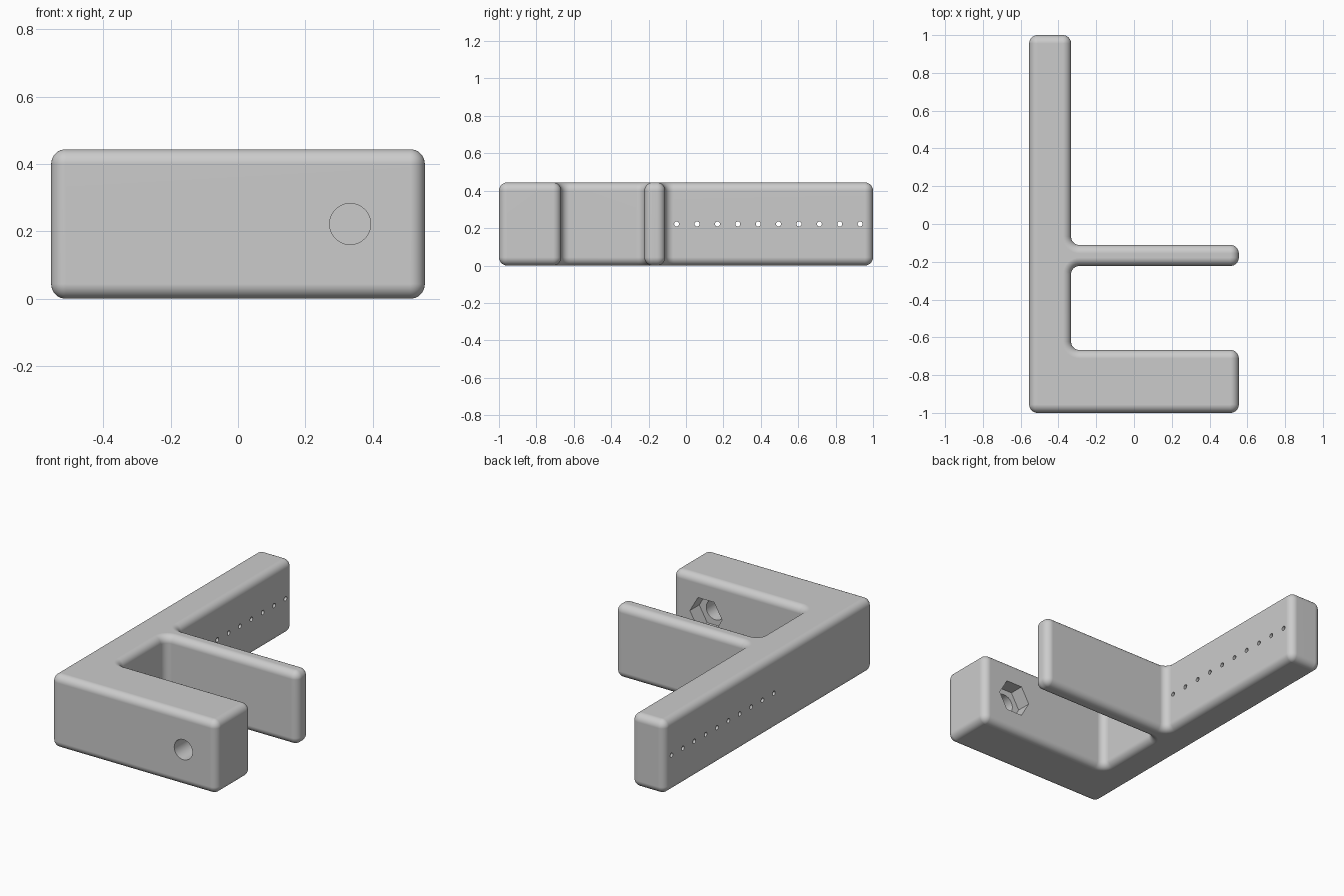
import bpy, bmesh, math
from mathutils import Matrix, Vector

cube = bpy.data.objects.get("Cube")
if cube:
    bpy.data.objects.remove(cube, do_unlink=True)

HEIGHT, R, STEPS = 0.444, 0.044, 8
MID = HEIGHT / 2

grey = bpy.data.materials.new("plain grey")
grey.use_nodes = True
colour = (0.6, 0.6, 0.6, 1)
grey.diffuse_color = colour
grey.node_tree.nodes["Principled BSDF"].inputs["Base Color"].default_value = colour

# F-shaped outline, counter-clockwise from above: jaw, thin arm, spine
OUTLINE = [Vector(p) for p in (
    (-0.555, -1), (0.555, -1), (0.555, -0.667), (-0.333, -0.667),
    (-0.333, -0.222), (0.555, -0.222), (0.555, -0.111), (-0.333, -0.111),
    (-0.333, 1), (-0.555, 1))]


def rounded_outline(inset):
    """Outline with filleted corners, moved inwards by inset."""
    points = []
    for i, corner in enumerate(OUTLINE):
        d_in = (corner - OUTLINE[i - 1]).normalized()
        d_out = (OUTLINE[(i + 1) % len(OUTLINE)] - corner).normalized()
        centre = corner - d_in * R + d_out * R
        convex = d_in.cross(d_out) > 0
        radius = R - inset if convex else R + inset
        for k in range(STEPS + 1):
            a = math.pi / 2 * k / STEPS
            points.append(centre + radius * (d_in * math.sin(a) - d_out * math.cos(a)))
    return points


# Body: stacked outlines that round the lower and upper rims
levels = []
for k in range(STEPS + 1):
    a = math.pi / 2 * k / STEPS
    levels.append((R * (1 - math.sin(a)) * 0.999, R * (1 - math.cos(a))))
levels += [(inset, HEIGHT - z) for inset, z in reversed(levels)]

bm = bmesh.new()
rings = [[bm.verts.new((p.x, p.y, z)) for p in rounded_outline(inset)]
         for inset, z in levels]
for low, high in zip(rings, rings[1:]):
    for i in range(len(low)):
        j = (i + 1) % len(low)
        bm.faces.new((low[i], low[j], high[j], high[i]))
bm.faces.new(list(reversed(rings[0])))
bm.faces.new(rings[-1])
bmesh.ops.remove_doubles(bm, verts=bm.verts[:], dist=0.0003)
bmesh.ops.recalc_face_normals(bm, faces=bm.faces[:])
mesh = bpy.data.meshes.new("clamp_body")
bm.to_mesh(mesh)
bm.free()
mesh.materials.append(grey)
body = bpy.data.objects.new("clamp_body", mesh)
bpy.context.collection.objects.link(body)


def cut(name, sides, radius, length, centre, axis, turn=0):
    """Cut a prism or round hole along the given axis."""
    tool = bmesh.new()
    rotation = Matrix.Rotation(math.pi / 2, 4, axis)
    bmesh.ops.create_cone(tool, cap_ends=True, segments=sides, radius1=radius,
                          radius2=radius, depth=length,
                          matrix=Matrix.Translation(centre) @ rotation
                          @ Matrix.Rotation(turn, 4, 'Z'))
    tool_mesh = bpy.data.meshes.new(name)
    tool.to_mesh(tool_mesh)
    tool.free()
    tool_mesh.materials.append(grey)
    cutter = bpy.data.objects.new(name, tool_mesh)
    cutter.hide_render = True
    bpy.context.collection.objects.link(cutter)
    mod = body.modifiers.new(name, 'BOOLEAN')
    mod.operation, mod.solver, mod.object = 'DIFFERENCE', 'EXACT', cutter
    bpy.ops.object.modifier_apply(modifier=name)
    bpy.data.objects.remove(cutter, do_unlink=True)


bpy.ops.object.select_all(action='DESELECT')
body.select_set(True)
bpy.context.view_layer.objects.active = body

# Bolt hole through the jaw, with a hexagonal nut pocket at its back
cut("bolt_hole", 48, 0.061, 0.5, (0.333, -0.85, MID), 'X')
cut("nut_pocket", 6, 0.108, 0.18, (0.333, -0.667, MID), 'X', math.pi / 2)

# Row of small holes through the spine
for i in range(10):
    cut("spine_hole", 16, 0.0133, 0.4, (-0.444, -0.05 + 0.109 * i, MID), 'Y')

bpy.ops.object.shade_smooth_by_angle(angle=math.radians(30))
weighted = body.modifiers.new("flat_face_normals", 'WEIGHTED_NORMAL')
weighted.keep_sharp = True
